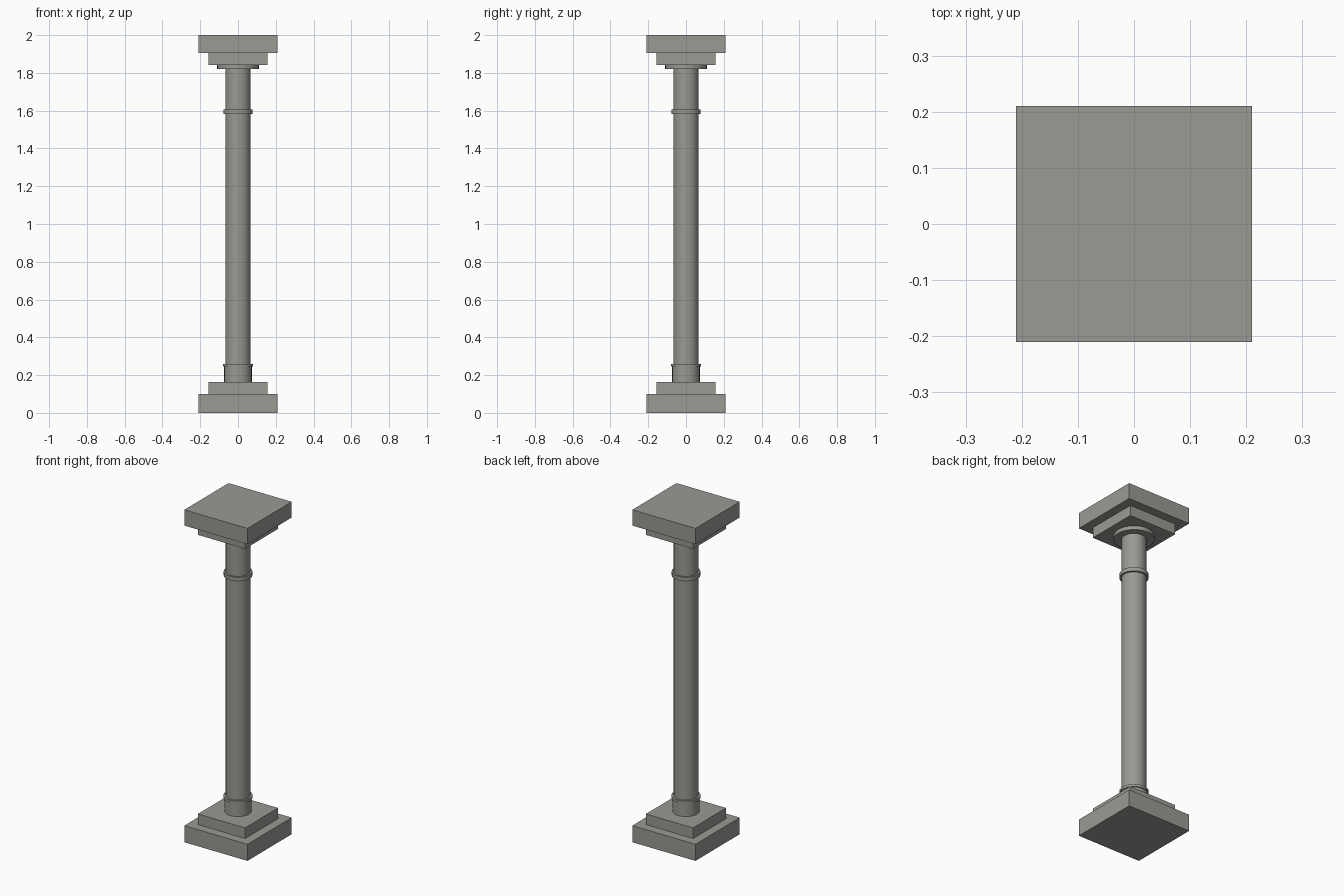
import bpy
import math

if "Cube" in bpy.data.objects:
    bpy.data.objects.remove(bpy.data.objects["Cube"])

stone = bpy.data.materials.new("grey stone")
stone.diffuse_color = (0.33, 0.32, 0.295, 1)
stone.use_nodes = True
stone.node_tree.nodes["Principled BSDF"].inputs["Base Color"].default_value = stone.diffuse_color


def slab(name, half, z0, z1):
    bpy.ops.mesh.primitive_cube_add(size=1, location=(0, 0, (z0 + z1) / 2))
    ob = bpy.context.object
    ob.name = name
    ob.scale = (2 * half, 2 * half, z1 - z0)
    bpy.ops.object.transform_apply(location=False, rotation=False, scale=True)
    ob.data.materials.append(stone)


def drum(name, radius, z0, z1):
    bpy.ops.mesh.primitive_cylinder_add(vertices=32, radius=radius, depth=z1 - z0,
                                        location=(0, 0, (z0 + z1) / 2))
    ob = bpy.context.object
    ob.name = name
    ob.data.materials.append(stone)
    bpy.ops.object.shade_smooth_by_angle(angle=math.radians(30))


# Square stepped base
slab("base_plinth", 0.21, 0.0, 0.10)
slab("base_step", 0.157, 0.10, 0.164)

# Round shaft with collars
drum("shaft_foot", 0.073, 0.164, 0.245)
drum("lower_ring", 0.079, 0.245, 0.26)
drum("shaft", 0.067, 0.26, 1.82)
drum("upper_ring", 0.078, 1.582, 1.606)
drum("capital_disc", 0.11, 1.82, 1.843)

# Square stepped capital
slab("capital_step", 0.157, 1.843, 1.905)
slab("capital_slab", 0.21, 1.905, 2.0)
